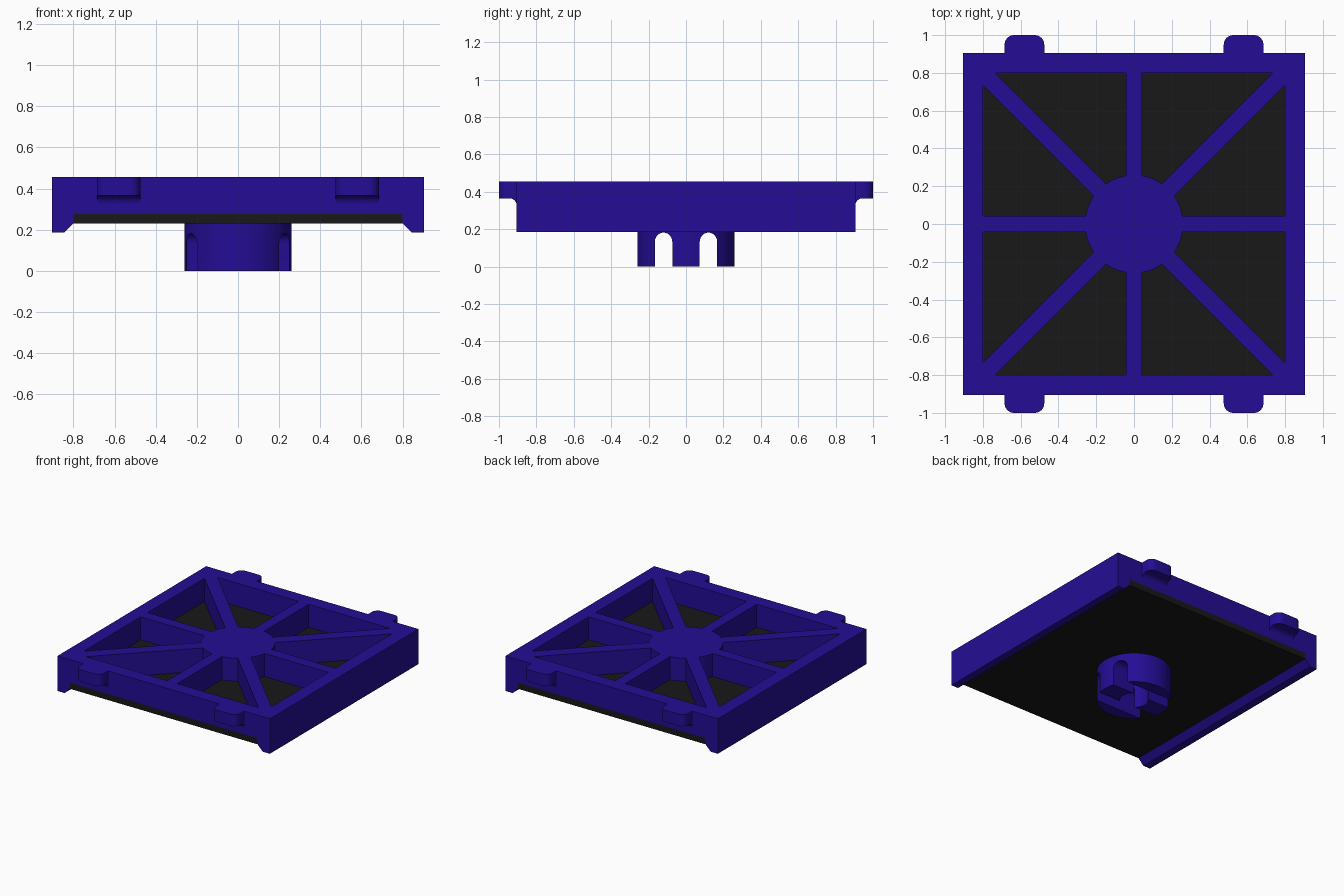
import bpy, bmesh, math
from mathutils import Matrix, Vector

if "Cube" in bpy.data.objects:
    bpy.data.objects.remove(bpy.data.objects["Cube"])

TOP, FLOOR = 0.455, 0.277


def material(name, color):
    m = bpy.data.materials.new(name)
    m.diffuse_color = color
    m.use_nodes = True
    m.node_tree.nodes["Principled BSDF"].inputs["Base Color"].default_value = m.diffuse_color
    return m


purple = material("purple", (0.018, 0.004, 0.30, 1))
black = material("black", (0.009, 0.009, 0.009, 1))


def prism(name, pts, axis, a, b, mat=purple):
    """Extrude a 2D outline from a to b along axis (x: pts are y,z; y: x,z; z: x,y)."""
    place = {"x": lambda p: Vector((a, p[0], p[1])),
             "y": lambda p: Vector((p[0], a, p[1])),
             "z": lambda p: Vector((p[0], p[1], a))}[axis]
    step = Vector([(b - a) * (axis == c) for c in "xyz"])
    bm = bmesh.new()
    face = bm.faces.new([bm.verts.new(place(p)) for p in pts])
    ext = bmesh.ops.extrude_face_region(bm, geom=[face])
    bmesh.ops.translate(bm, vec=step, verts=[v for v in ext["geom"] if isinstance(v, bmesh.types.BMVert)])
    bmesh.ops.recalc_face_normals(bm, faces=bm.faces)
    me = bpy.data.meshes.new(name)
    bm.to_mesh(me)
    bm.free()
    me.materials.append(mat)
    ob = bpy.data.objects.new(name, me)
    bpy.context.collection.objects.link(ob)
    return ob


def rect(x0, x1, y0, y1):
    return [(x0, y0), (x1, y0), (x1, y1), (x0, y1)]


def arc(cx, cy, rx, ry, a0, a1, n):
    return [(cx + rx * math.cos(math.radians(a0 + (a1 - a0) * i / n)),
             cy + ry * math.sin(math.radians(a0 + (a1 - a0) * i / n))) for i in range(n + 1)]


def circle(r, n):
    return arc(0, 0, r, r, 0, 360, n)[:-1]


def combine(target, tool, op):
    mod = target.modifiers.new(op, "BOOLEAN")
    mod.operation, mod.object, mod.solver = op, tool, "EXACT"
    bpy.context.view_layer.objects.active = target
    bpy.ops.object.modifier_apply(modifier=mod.name)
    bpy.data.objects.remove(tool)


def smooth(ob):
    bpy.ops.object.select_all(action="DESELECT")
    ob.select_set(True)
    bpy.context.view_layer.objects.active = ob
    bpy.ops.object.shade_smooth_by_angle(angle=math.radians(30))


# Side rails with a chamfered lower lip, joined by front and back walls
rail = [(0.8, TOP), (0.905, TOP), (0.905, 0.185), (0.845, 0.185), (0.8, 0.23)]
frame = prism("frame", rail, "y", -0.905, 0.905)
combine(frame, prism("rail", [(-x, z) for x, z in rail], "y", -0.905, 0.905), "UNION")
for s in (-1, 1):
    wall = rect(-0.85, 0.85, *sorted((s * 0.8, s * 0.905)))
    combine(frame, prism("wall", wall, "z", FLOOR, TOP), "UNION")

# Eight spokes: four straight bars crossing as two, plus two diagonals
for angle, length, half in ((0, 0.85, 0.042), (90, 0.85, 0.042), (45, 1.18, 0.046), (135, 1.18, 0.046)):
    bar = prism("spoke", rect(-length, length, -half, half), "z", FLOOR, TOP)
    bar.data.transform(Matrix.Rotation(math.radians(angle), 4, "Z"))
    combine(frame, bar, "UNION")

# Hub post: two arched slots along x and a round socket from below
hub = prism("hub", circle(0.26, 64), "z", 0, TOP)
for s in (-1, 1):
    slot = [(s * 0.12 - 0.047, -0.1), (s * 0.12 + 0.047, -0.1)] + arc(s * 0.12, 0.13, 0.047, 0.052, 0, 180, 12)
    combine(hub, prism("slot", slot, "x", -0.4, 0.4), "DIFFERENCE")
combine(hub, prism("socket", circle(0.1, 32), "z", -0.1, 0.18), "DIFFERENCE")
combine(frame, hub, "UNION")
frame.name = "frame_with_hub"
smooth(frame)

# Dark floor plate under the spokes
prism("floor_plate", rect(-0.8, 0.8, -0.905, 0.905), "z", 0.23, FLOOR, black)

# Four clip tabs, filleted into the wall and rounded at the outer corners
for sy, side in ((-1, "front"), (1, "back")):
    for sx, hand in ((-1, "left"), (1, "right")):
        profile = [(0.89, TOP), (1.0, TOP), (1.0, 0.365)] + arc(0.945, 0.325, 0.04, 0.04, 90, 180, 8) + [(0.89, 0.325)]
        tab = prism(f"tab_{side}_{hand}", [(sy * y, z) for y, z in profile], "x", sx * 0.475, sx * 0.685)
        bm = bmesh.new()
        bm.from_mesh(tab.data)
        corners = [e for e in bm.edges if all(abs(v.co.y) > 0.999 for v in e.verts)
                   and abs(e.verts[0].co.z - e.verts[1].co.z) > 0.05]
        bmesh.ops.bevel(bm, geom=corners, offset=0.05, segments=8, profile=0.5, affect="EDGES")
        bm.to_mesh(tab.data)
        bm.free()
        smooth(tab)
